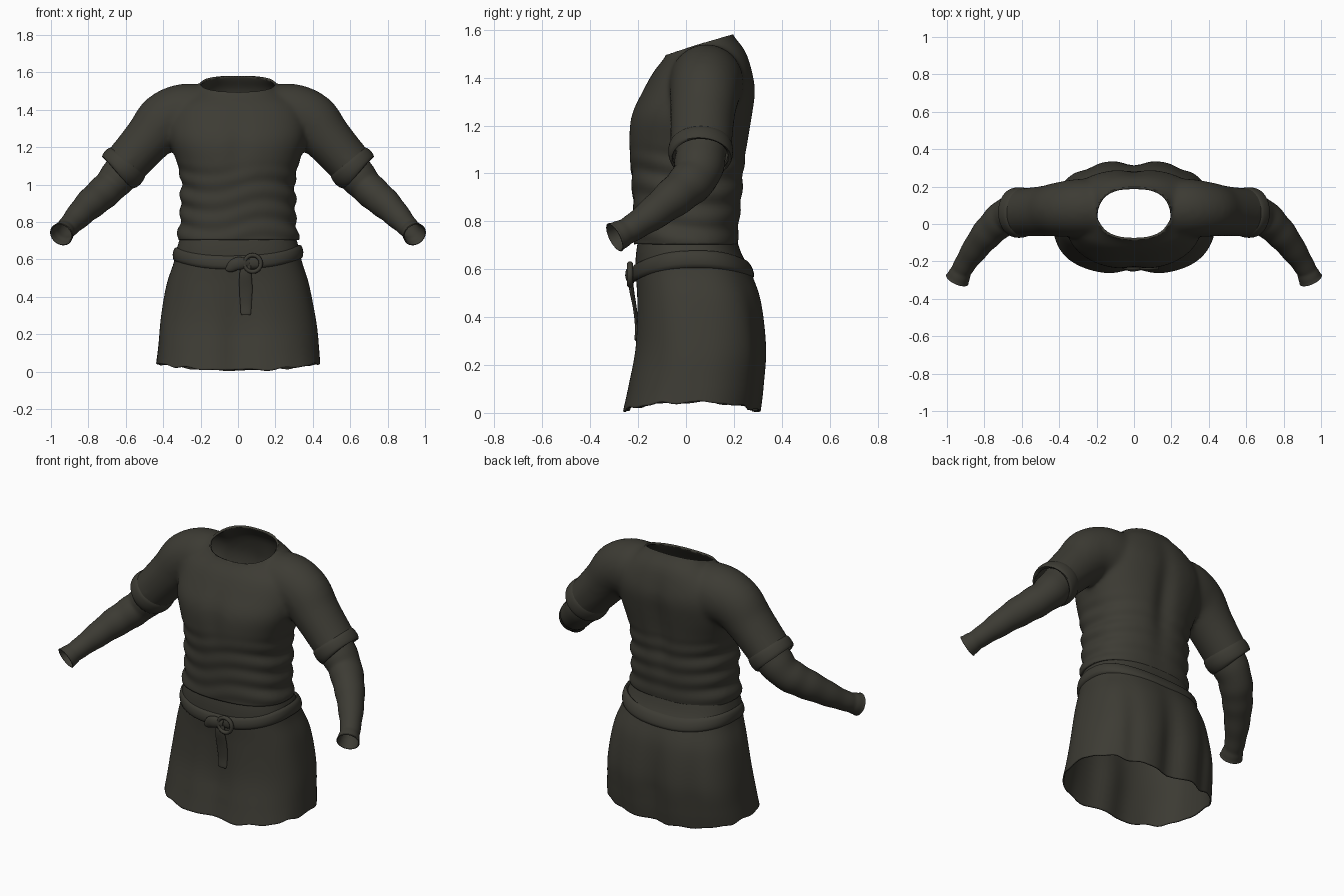
import bpy, bmesh, math
from mathutils import Vector

if "Cube" in bpy.data.objects:
    bpy.data.objects.remove(bpy.data.objects["Cube"])

cloth = bpy.data.materials.new("dark olive cloth")
cloth.diffuse_color = (0.046, 0.044, 0.034, 1)
cloth.use_nodes = True
cloth.node_tree.nodes["Principled BSDF"].inputs["Base Color"].default_value = cloth.diffuse_color


def finish(name, bm, thickness=0.0):
    me = bpy.data.meshes.new(name)
    bm.to_mesh(me)
    bm.free()
    ob = bpy.data.objects.new(name, me)
    bpy.context.collection.objects.link(ob)
    me.materials.clear()
    me.materials.append(cloth)
    if thickness:
        mod = ob.modifiers.new("thickness", 'SOLIDIFY')
        mod.thickness = thickness
        mod.offset = 0
    for p in me.polygons:
        p.use_smooth = True
    bpy.ops.object.select_all(action='DESELECT')
    ob.select_set(True)
    bpy.context.view_layer.objects.active = ob
    bpy.ops.object.shade_smooth_by_angle(angle=math.radians(50))
    return ob


def spline(rows, n):
    """Catmull-Rom interpolation through rows of numbers."""
    out = []
    for i in range(len(rows) - 1):
        p = [rows[max(0, min(len(rows) - 1, i + k))] for k in (-1, 0, 1, 2)]
        for j in range(n):
            t = j / n
            out.append([0.5 * (2 * b + (c - a) * t + (2 * a - 5 * b + 4 * c - d) * t * t
                               + (3 * b - a - 3 * c + d) * t ** 3) for a, b, c, d in zip(*p)])
    out.append(list(rows[-1]))
    return out


def loft(bm, rings, caps=False, wrap=False):
    vs = [[bm.verts.new(p) for p in r] for r in rings]
    m = len(vs[0])
    for k in range(len(vs) if wrap else len(vs) - 1):
        a, b = vs[k], vs[(k + 1) % len(vs)]
        for i in range(m):
            bm.faces.new((a[i], a[(i + 1) % m], b[(i + 1) % m], b[i]))
    if caps:
        bm.faces.new(vs[0])
        bm.faces.new(vs[-1])


def body_ring(w, yf, yb, zf, zb, n=2.4, count=96):
    """Rounded body section, tilted from front height zf to back height zb."""
    pts = []
    for i in range(count):
        a = math.tau * i / count
        c, s = math.cos(a), math.sin(a)
        x = math.copysign(abs(c) ** (2 / n), c) * w
        v = math.copysign(abs(s) ** (2 / n), s)
        f = (v + 1) / 2
        pts.append(Vector((x, yf + (yb - yf) * f, zf + (zb - zf) * f)))
    return pts


def tube_rings(rows, side=1, count=32):
    """Rows of x, y, z, radius across, radius in depth."""
    pts = [Vector((side * r[0], r[1], r[2])) for r in rows]
    rings = []
    for i, p in enumerate(pts):
        t = (pts[min(i + 1, len(pts) - 1)] - pts[max(i - 1, 0)]).normalized()
        v = Vector((0, 1, 0))
        v = (v - t * v.dot(t)).normalized()
        u = v.cross(t)
        rings.append([p + u * rows[i][3] * math.cos(math.tau * k / count)
                      + v * rows[i][4] * math.sin(math.tau * k / count) for k in range(count)])
    return rings


def bump(x, c, s):
    return math.exp(-((x - c) / s) ** 2)


# Shirt: torso and short sleeves fused into one skin
torso = [(.318, -.208, .212, .62, .62), (.318, -.21, .212, .72, .72), (.302, -.212, .222, .82, .82),
         (.303, -.218, .234, .92, .92), (.298, -.226, .242, 1.02, 1.02), (.325, -.236, .258, 1.13, 1.13),
         (.36, -.226, .275, 1.24, 1.24), (.365, -.178, .287, 1.34, 1.34), (.34, -.132, .275, 1.42, 1.42),
         (.26, -.1, .245, 1.46, 1.51), (.187, -.076, .188, 1.495, 1.585), (.18, -.07, .18, 1.55, 1.66)]
sleeve = [(.20, .085, 1.375, .155, .15), (.30, .085, 1.373, .158, .15), (.395, .078, 1.335, .148, .14),
          (.47, .07, 1.255, .128, .13), (.55, .065, 1.165, .118, .125), (.63, .06, 1.075, .112, .122),
          (.67, .058, 1.03, .112, .122)]
bm = bmesh.new()
loft(bm, [body_ring(*r) for r in spline(torso, 4)], caps=True)
for side in (-1, 1):
    loft(bm, tube_rings(spline(sleeve, 4), side), caps=True)
bmesh.ops.recalc_face_normals(bm, faces=bm.faces)
base = finish("shirt_base", bm)
mod = base.modifiers.new("fuse", 'REMESH')
mod.mode = 'VOXEL'
mod.voxel_size = 0.015
mod = base.modifiers.new("soften", 'SMOOTH')
mod.factor = 0.5
mod.iterations = 10
fused = bpy.data.meshes.new_from_object(base.evaluated_get(bpy.context.evaluated_depsgraph_get()))
bpy.data.objects.remove(base)
bm = bmesh.new()
bm.from_mesh(fused)
for v in bm.verts:  # waist wrinkles, spine groove and chest crease
    x, y, z = v.co
    if abs(x) < .36 and z < 1.13:
        fade = min(1, (1.13 - z) / .1)
        a = math.atan2(y, x)
        k = 1 + .022 * fade * math.sin(z * 62 + 1.2 * math.sin(2 * a) + .8 * math.cos(3 * a))
        v.co.x, v.co.y = x * k, y * (1 + (k - 1) * .6)
    if y > .12:
        v.co.y -= .024 * bump(x, 0, .06) * bump(z, 1.15, .27)
    elif y < -.1:
        v.co.y += .012 * bump(x, 0, .06) * bump(z, 1.18, .14)


def cut(co, no):
    bmesh.ops.bisect_plane(bm, geom=bm.verts[:] + bm.edges[:] + bm.faces[:], dist=1e-5,
                           plane_co=co, plane_no=no, clear_outer=True)


cut((0, 0, .705), (0, 0, -1))
cut((0, -.08, 1.492), (0, -.083, .26))
for side in (-1, 1):
    # Cut only the sleeve side, leaving the torso untouched
    geom = [f for f in bm.faces if f.calc_center_median().x * side > .42]
    geom += list({e for f in geom for e in f.edges}) + list({v for f in geom for v in f.verts})
    bmesh.ops.bisect_plane(bm, geom=geom, dist=1e-5, plane_co=(side * .63, .06, 1.075),
                           plane_no=(side * .66, 0, -.75), clear_outer=True)
finish("shirt", bm, .012)

# Turned cuffs and long under-sleeves
cuff = [(.587, .062, 1.123, .113, .122), (.598, .062, 1.11, .122, .129), (.618, .061, 1.088, .125, .131),
        (.634, .06, 1.07, .12, .127), (.638, .06, 1.066, .11, .118)]
arm = [(.56, .065, 1.14, .1, .105), (.62, .06, 1.065, .098, .103), (.685, .04, .99, .088, .095),
       (.745, -.01, .935, .084, .086), (.805, -.075, .882, .076, .076), (.865, -.155, .82, .063, .063),
       (.91, -.225, .772, .053, .053), (.93, -.265, .75, .054, .054), (.945, -.298, .733, .062, .062)]
for side, label in ((-1, "left"), (1, "right")):
    bm = bmesh.new()
    loft(bm, tube_rings(spline(cuff, 3), side, 48))
    bmesh.ops.recalc_face_normals(bm, faces=bm.faces)
    finish("cuff_" + label, bm, .008)
    bm = bmesh.new()
    rows = spline(arm, 5)
    for i, r in enumerate(rows):
        w = 1 + .02 * math.sin(i * 1.1)
        r[3] *= w
        r[4] *= w
    loft(bm, tube_rings(rows, side))
    bmesh.ops.recalc_face_normals(bm, faces=bm.faces)
    finish("under_sleeve_" + label, bm, .006)

# Skirt with soft folds and an uneven hem
skirt = [(.30, -.195, .205, .73), (.322, -.205, .23, .66), (.34, -.208, .272, .58), (.378, -.206, .315, .46),
         (.412, -.216, .337, .27), (.426, -.246, .327, .12), (.434, -.268, .315, .03)]
rings = []
for w, yf, yb, z in spline(skirt, 7):
    ring = body_ring(w, yf, yb, z, z, 2.5, 128)
    low = max(0, min(1, (.6 - z) / .4))
    hem = max(0, (.3 - z) / .27) ** 2
    for i, p in enumerate(ring):
        a = math.tau * i / 128
        if p.y > .05:
            p.y -= low * (.035 * bump(p.x, 0, .07) + .016 * bump(abs(p.x), .25, .05))
        else:
            p.y += low * .03 * bump(p.x, 0, .09) * max(0, -math.sin(a))
        p.x *= 1 + .008 * low * math.sin(5 * a + z * 9)
        p.z += hem * (-.022 + .036 * math.cos(a) ** 2 + .004 * math.sin(11 * a) + .003 * math.sin(17 * a + 1))
    rings.append(ring)
bm = bmesh.new()
loft(bm, rings)
bmesh.ops.recalc_face_normals(bm, faces=bm.faces)
finish("skirt", bm, .008)

# Belt: flattened loop dipping at the front
rings = []
for i, p in enumerate(body_ring(.334, -.214, .264, 0, 0, 2.4, 96)):
    a = math.tau * i / 96
    z = .592 + .043 * math.cos(a) ** 2 + .008 * math.sin(a) + .02 * p.x
    out = Vector((math.cos(a), math.sin(a), 0))
    ring = []
    for k in range(12):
        b = math.tau * k / 12
        h = .036 * math.sin(b)
        lean = -.3 * h * max(.3, math.sin(a) + .3)
        ring.append(p + out * (.015 * math.cos(b) + lean) + Vector((0, 0, z + h)))
    rings.append(ring)
bm = bmesh.new()
loft(bm, rings, wrap=True)
bmesh.ops.recalc_face_normals(bm, faces=bm.faces)
finish("belt", bm)

# Round buckle: torus facing forward
bm = bmesh.new()
rings = []
for i in range(40):
    a = math.tau * i / 40
    d = Vector((math.cos(a), 0, math.sin(a)))
    rings.append([Vector((.078, -.234, .578)) + d * (.044 + .011 * math.cos(math.tau * k / 10))
                  + Vector((0, .013 * math.sin(math.tau * k / 10), 0)) for k in range(10)])
loft(bm, rings, wrap=True)
bmesh.ops.recalc_face_normals(bm, faces=bm.faces)
finish("buckle", bm)

# Belt knot and hanging strap end
for name, rows in (
        ("belt_knot", [(-.065, -.226, .545, .006, .006), (-.045, -.23, .553, .024, .014),
                       (-.01, -.234, .575, .034, .02), (.03, -.232, .58, .03, .016), (.06, -.226, .58, .02, .01)]),
        ("belt_strap", [(.045, -.228, .57, .024, .009), (.04, -.228, .52, .032, .01), (.042, -.214, .44, .035, .008),
                        (.042, -.205, .36, .03, .008), (.042, -.208, .31, .027, .007), (.042, -.208, .303, .02, .004)])):
    bm = bmesh.new()
    loft(bm, tube_rings(spline(rows, 4), 1, 20), caps=True)
    bmesh.ops.recalc_face_normals(bm, faces=bm.faces)
    finish(name, bm)
